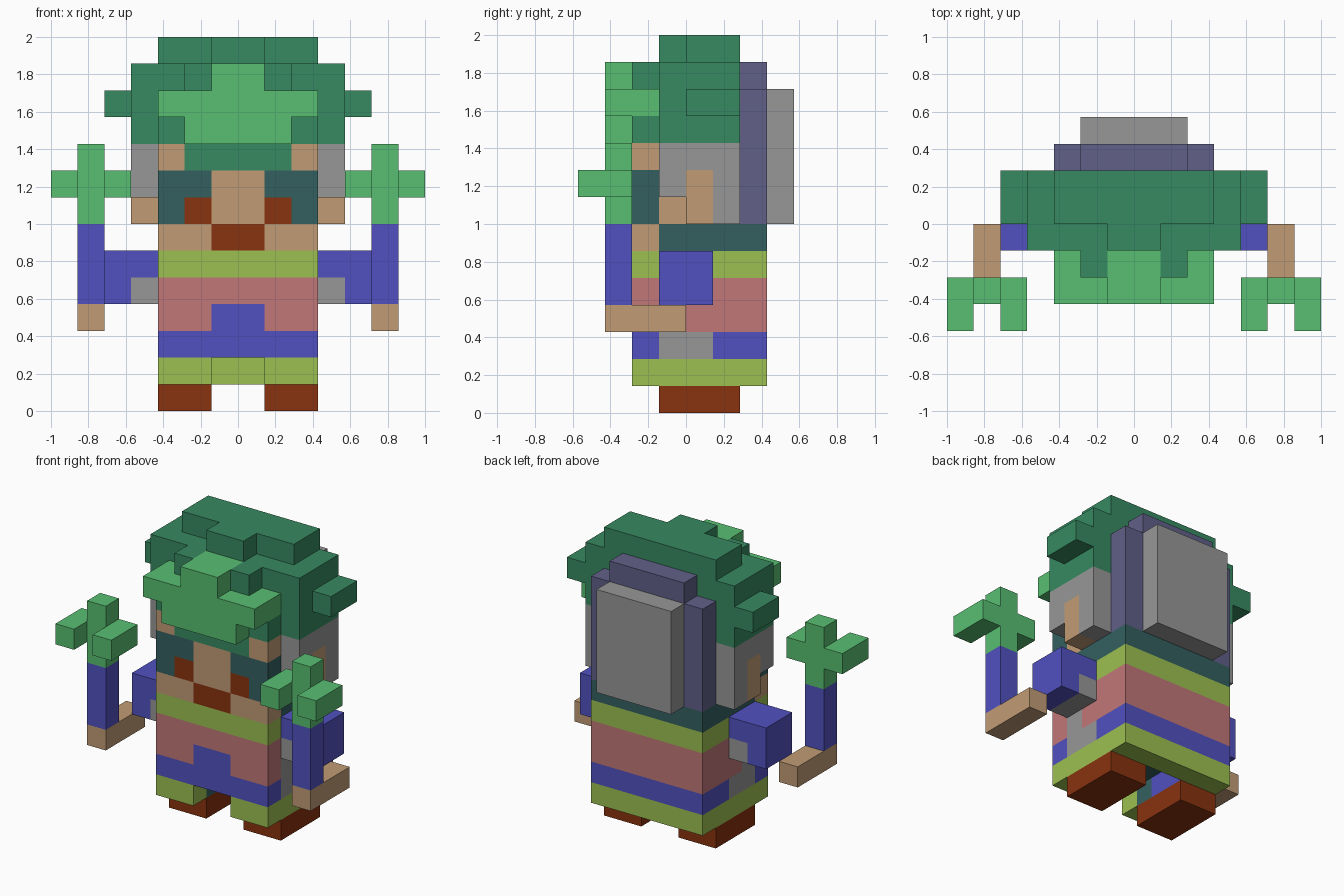
import bpy
import bmesh
import math
from mathutils import Vector

cube = bpy.data.objects.get("Cube")
if cube:
    bpy.data.objects.remove(cube, do_unlink=True)

U = 1 / 7  # size of one block


def linear(c):
    c /= 255
    return c / 12.92 if c <= 0.04045 else ((c + 0.055) / 1.055) ** 2.4


COLOURS = {
    "dark_green": (55, 138, 97), "light_green": (88, 191, 114), "teal": (52, 96, 96),
    "slate_purple": (97, 96, 137), "grey": (151, 151, 151), "skin": (193, 156, 117),
    "brown": (137, 50, 14), "blue": (81, 81, 192), "lime": (156, 192, 81),
    "pink": (193, 119, 120),
}
mats = {}
for name, rgb in COLOURS.items():
    m = bpy.data.materials.new(name)
    m.use_nodes = True
    col = (*[linear(c) for c in rgb], 1)
    m.diffuse_color = col
    bsdf = m.node_tree.nodes["Principled BSDF"]
    bsdf.inputs["Base Color"].default_value = col
    bsdf.inputs["Roughness"].default_value = 0.8
    mats[name] = m

blocks = {}  # block position -> (part, colour)


def fill(part, colour, x, y, z):
    """Fill a box of blocks given as (start, end) ranges; later fills repaint."""
    for i in range(*x):
        for j in range(*y):
            for k in range(*z):
                blocks[i, j, k] = (part, colour)


def pair(part, colour, x, y, z):
    """Fill a box on the left (+x) and its mirror on the right."""
    fill("left_" + part, colour, x, y, z)
    fill("right_" + part, colour, (-x[1], -x[0]), y, z)


def both(part, colour, x, y, z):
    """Fill a mirrored box inside one shared part."""
    fill(part, colour, x, y, z)
    fill(part, colour, (-x[1], -x[0]), y, z)


# feet and legs
pair("foot", "brown", (1, 3), (-1, 2), (0, 1))
fill("trouser_back", "lime", (-3, 3), (2, 3), (1, 2))
pair("leg", "lime", (1, 3), (-2, 2), (1, 2))
pair("leg", "teal", (1, 2), (-1, 0), (1, 2))
pair("leg", "blue", (1, 2), (0, 2), (1, 2))

# torso bands, belt and buckle
fill("torso", "blue", (-3, 3), (-2, 3), (2, 3))
fill("torso", "teal", (-1, 1), (-1, 2), (2, 3))
both("torso", "grey", (2, 3), (-1, 1), (2, 3))
fill("torso", "pink", (-3, 3), (-2, 3), (3, 5))
fill("torso", "blue", (-1, 1), (-2, -1), (3, 4))
both("torso", "grey", (2, 3), (-1, 0), (3, 4))
fill("torso", "lime", (-3, 3), (-2, 3), (5, 6))

# collar and chin
fill("collar", "teal", (-3, 3), (-1, 3), (6, 7))
fill("head", "skin", (-3, 3), (-2, -1), (6, 7))
fill("head", "brown", (-1, 1), (-2, -1), (6, 7))

# head with eyes, nose and fringe
fill("head", "skin", (-3, 3), (-2, 2), (7, 10))
both("head", "teal", (1, 3), (-2, -1), (7, 9))
both("head", "brown", (1, 2), (-2, -1), (7, 8))
fill("head", "dark_green", (-2, 2), (-2, -1), (9, 10))

# side panels with ears
pair("ear_panel", "grey", (3, 4), (-1, 2), (8, 10))
pair("ear_panel", "grey", (3, 4), (1, 2), (7, 8))
pair("ear_panel", "skin", (3, 4), (0, 1), (7, 9))

# hair layers
fill("hair", "dark_green", (-3, 3), (-2, -1), (10, 11))
fill("hair", "dark_green", (-4, 4), (-1, 2), (10, 13))
both("hair", "dark_green", (4, 5), (0, 2), (11, 12))
both("hair", "dark_green", (1, 2), (-2, -1), (11, 13))
fill("hair", "dark_green", (-3, 3), (0, 2), (13, 14))
fill("hair", "dark_green", (-1, 1), (-1, 0), (13, 14))

# bright tuft on the forehead
fill("hair_tuft", "light_green", (-2, 2), (-3, -2), (10, 11))
fill("hair_tuft", "light_green", (-3, 3), (-3, -2), (11, 12))
both("hair_tuft", "light_green", (2, 3), (-2, -1), (11, 12))
fill("hair_tuft", "light_green", (-1, 1), (-3, -1), (11, 13))

# back plates
fill("back_plate", "slate_purple", (-3, 3), (2, 3), (7, 12))
fill("back_plate", "slate_purple", (-2, 2), (2, 3), (12, 13))
fill("back_shell", "grey", (-2, 2), (3, 4), (7, 12))

# arms, raised forearms and hands
pair("shoulder", "blue", (3, 5), (-1, 1), (4, 6))
pair("shoulder", "grey", (3, 4), (-1, 1), (4, 5))
pair("elbow", "skin", (5, 6), (-3, 0), (3, 4))
pair("forearm", "blue", (5, 6), (-3, -2), (4, 7))
pair("hand", "light_green", (5, 6), (-3, -2), (7, 10))
pair("hand", "light_green", (4, 7), (-3, -2), (8, 9))
pair("hand", "light_green", (4, 5), (-4, -3), (8, 9))
pair("hand", "light_green", (6, 7), (-4, -3), (8, 9))


def build(part):
    """Skin the open sides of a part's blocks and merge flat faces."""
    mine = {p: c for p, (n, c) in blocks.items() if n == part}
    used = sorted(set(mine.values()))
    bm = bmesh.new()
    corners = {}

    def vert(p):
        key = tuple(round(v * 2) for v in p)
        if key not in corners:
            corners[key] = bm.verts.new(Vector(p) * U)
        return corners[key]

    for p, colour in mine.items():
        centre = Vector(p) + Vector((0.5, 0.5, 0.5))
        for axis in range(3):
            for sign in (-1, 1):
                n = Vector((0, 0, 0))
                n[axis] = sign
                if tuple(int(a + b) for a, b in zip(p, n)) in blocks:
                    continue
                a = Vector((0, 0, 0))
                a[(axis + 1) % 3] = 0.5
                b = n.cross(a)
                mid = centre + n / 2
                face = bm.faces.new([vert(mid + q) for q in (a + b, b - a, -a - b, a - b)])
                face.material_index = used.index(colour)
    bm.normal_update()
    bmesh.ops.dissolve_limit(bm, angle_limit=math.radians(1), verts=bm.verts,
                             edges=bm.edges, delimit={"MATERIAL"})
    me = bpy.data.meshes.new(part)
    bm.to_mesh(me)
    bm.free()
    for c in used:
        me.materials.append(mats[c])
    bpy.context.scene.collection.objects.link(bpy.data.objects.new(part, me))


for part in sorted({n for n, _ in blocks.values()}):
    build(part)
